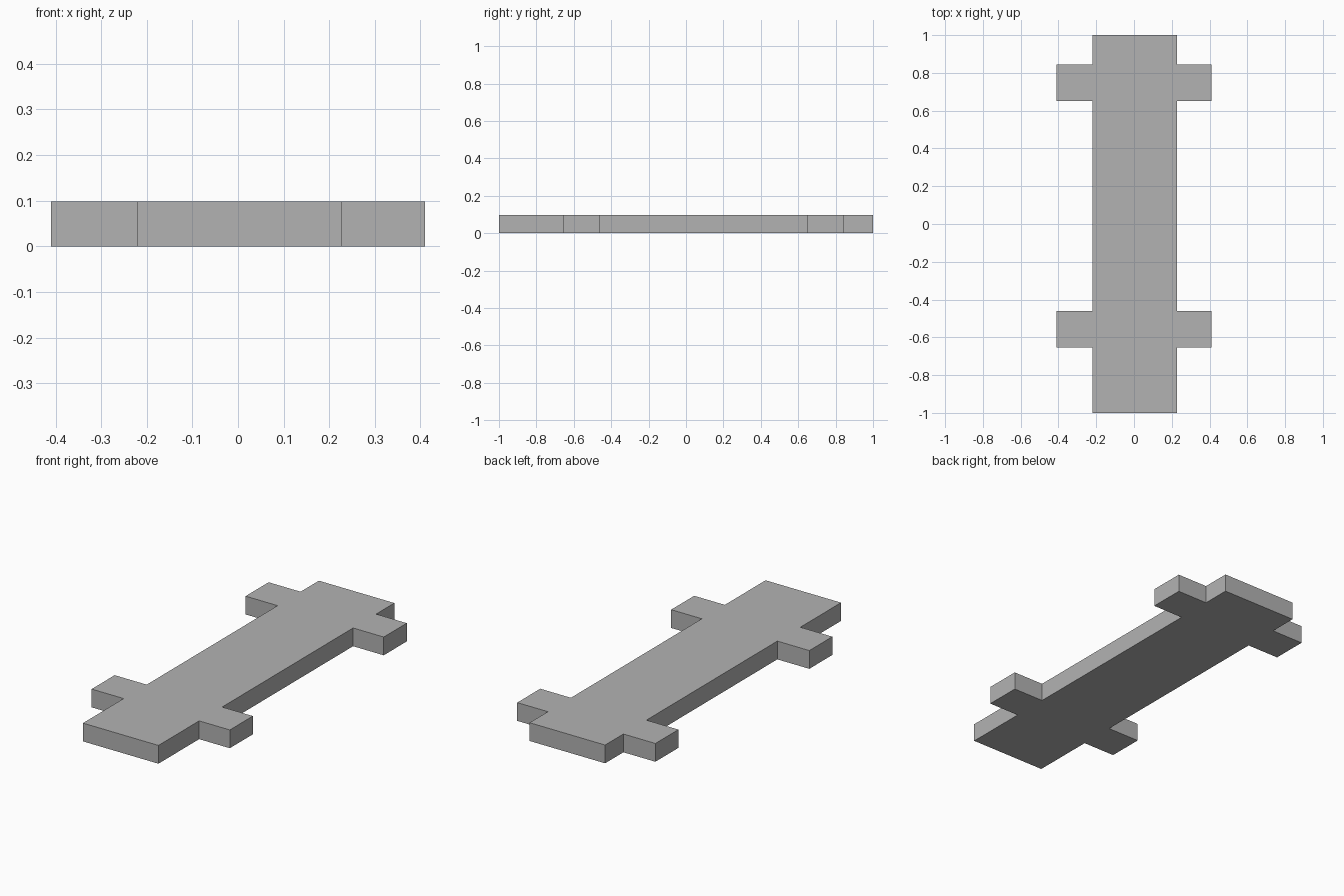
import bpy
import bmesh

cube = bpy.data.objects.get("Cube")
if cube:
    bpy.data.objects.remove(cube, do_unlink=True)

THICKNESS = 0.098
TAB_REACH = 0.41
TAB_SPANS = [(-0.655, -0.46), (0.65, 0.845)]

# Plain grey material
grey = bpy.data.materials.new("plain_grey")
grey.use_nodes = True
colour = (0.45, 0.45, 0.45, 1)
grey.diffuse_color = colour
grey.node_tree.nodes["Principled BSDF"].inputs["Base Color"].default_value = colour


def side_outline(edge_x, tab_x):
    """One long edge from front to back, stepping out around each tab."""
    points = [(edge_x, -1)]
    for start, end in TAB_SPANS:
        points += [(edge_x, start), (tab_x, start), (tab_x, end), (edge_x, end)]
    return points + [(edge_x, 1)]


# Flat plank with four side tabs, extruded from one outline
outline = side_outline(0.228, TAB_REACH) + side_outline(-0.22, -TAB_REACH)[::-1]
bm = bmesh.new()
base = bm.faces.new([bm.verts.new((x, y, 0)) for x, y in outline])
top = bmesh.ops.extrude_face_region(bm, geom=[base], use_keep_orig=True)["geom"]
bmesh.ops.translate(bm, vec=(0, 0, THICKNESS),
                    verts=[v for v in top if isinstance(v, bmesh.types.BMVert)])
bmesh.ops.recalc_face_normals(bm, faces=bm.faces)

mesh = bpy.data.meshes.new("tabbed_plank")
bm.to_mesh(mesh)
bm.free()
mesh.materials.append(grey)
plank = bpy.data.objects.new("tabbed_plank", mesh)
bpy.context.collection.objects.link(plank)
